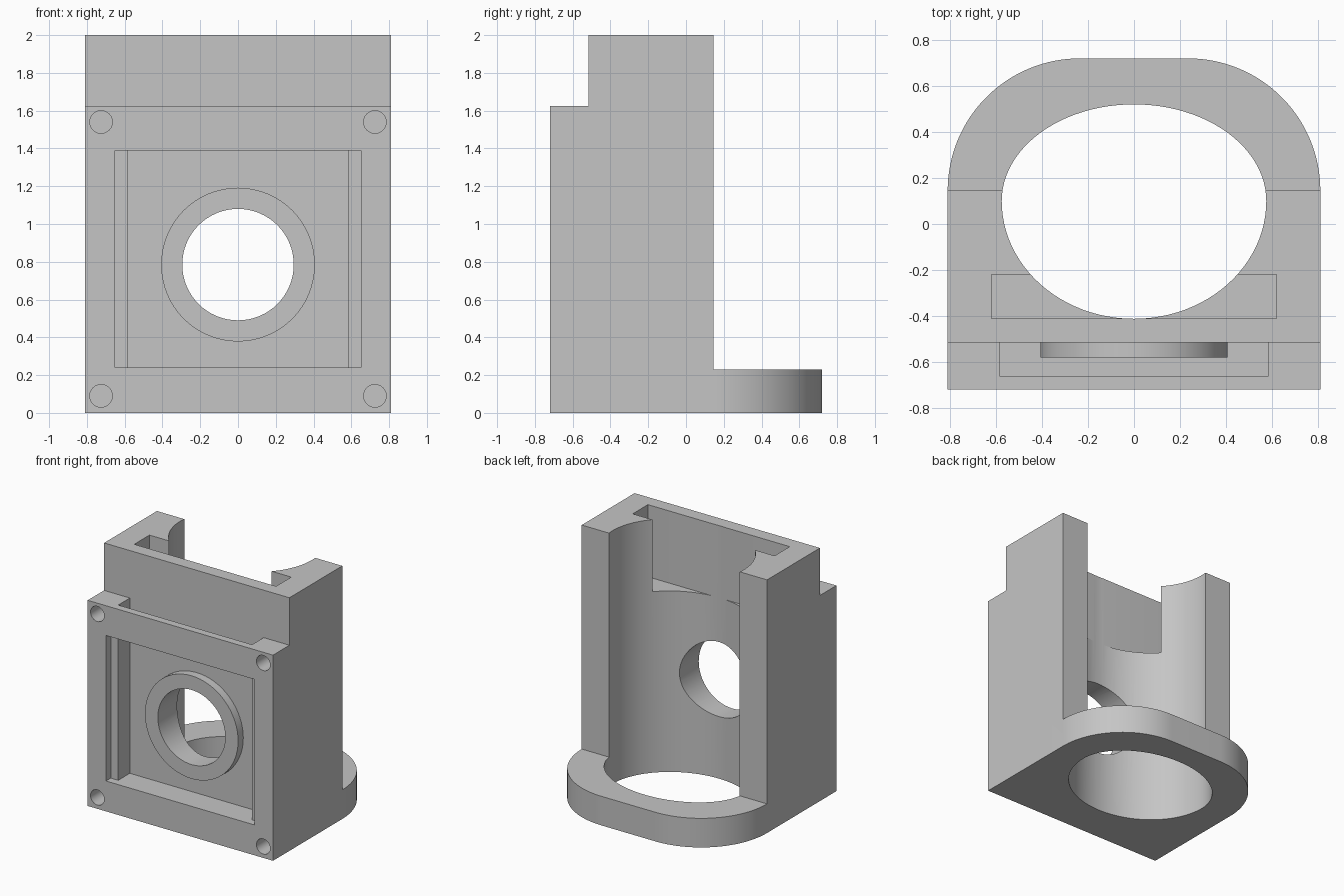
import bpy, bmesh, math
from mathutils import Vector

if "Cube" in bpy.data.objects:
    bpy.data.objects.remove(bpy.data.objects["Cube"], do_unlink=True)

grey = bpy.data.materials.new("plain grey")
grey.use_nodes = True
grey.diffuse_color = (0.56, 0.56, 0.56, 1)
grey.node_tree.nodes["Principled BSDF"].inputs["Base Color"].default_value = grey.diffuse_color


def prism(name, points, direction):
    """Extrude a closed outline of 3D points along a direction."""
    bm = bmesh.new()
    face = bm.faces.new([bm.verts.new(p) for p in points])
    out = bmesh.ops.extrude_face_region(bm, geom=[face])
    verts = [v for v in out["geom"] if isinstance(v, bmesh.types.BMVert)]
    bmesh.ops.translate(bm, verts=verts, vec=Vector(direction))
    bmesh.ops.recalc_face_normals(bm, faces=bm.faces)
    mesh = bpy.data.meshes.new(name)
    bm.to_mesh(mesh)
    bm.free()
    mesh.materials.append(grey)
    obj = bpy.data.objects.new(name, mesh)
    bpy.context.collection.objects.link(obj)
    return obj


def box(name, x0, x1, y0, y1, z0, z1):
    return prism(name, [(x0, y0, z0), (x1, y0, z0), (x1, y1, z0), (x0, y1, z0)], (0, 0, z1 - z0))


def rod(name, x, z, radius, y0, y1, sides=64):
    """Cylinder running front to back."""
    turn = [math.tau * i / sides for i in range(sides)]
    return prism(name, [(x + radius * math.cos(a), y0, z + radius * math.sin(a)) for a in turn],
                 (0, y1 - y0, 0))


def combine(target, tool, operation):
    """Apply a boolean and discard the tool."""
    tool.hide_render = True
    bpy.context.view_layer.objects.active = target
    mod = target.modifiers.new("shape", "BOOLEAN")
    mod.object, mod.operation, mod.solver = tool, operation, "EXACT"
    bpy.ops.object.modifier_apply(modifier=mod.name)
    bpy.data.objects.remove(tool, do_unlink=True)


WIDE, FRONT, BACK, POST_BACK, TOP = 0.81, -0.72, 0.72, 0.145, 2.0
SHELF_Y, SHELF_Z, BASE_Z = -0.515, 1.625, 0.23
RING_Z = 0.785

# Housing: stepped side profile trimmed by a round-backed plan
side = [(FRONT, 0), (BACK + 0.1, 0), (BACK + 0.1, BASE_Z), (POST_BACK, BASE_Z),
        (POST_BACK, TOP), (SHELF_Y, TOP), (SHELF_Y, SHELF_Z), (FRONT, SHELF_Z)]
housing = prism("housing", [(-1, y, z) for y, z in side], (2, 0, 0))

corner = BACK - POST_BACK
steps = 32
arc = [(WIDE - corner + corner * math.cos(a), POST_BACK + corner * math.sin(a))
       for a in (math.pi / 2 * i / steps for i in range(steps + 1))]
plan = [(WIDE, -1)] + arc + [(-x, y) for x, y in reversed(arc)] + [(-WIDE, -1)]
combine(housing, prism("plan_trim", [(x, y, -1) for x, y in plan], (0, 0, 4)), "INTERSECT")

# Oval bore, a little deeper toward the front
bore = []
for i in range(96):
    a = math.tau * i / 96
    depth = 0.42 if math.sin(a) > 0 else 0.512
    bore.append((0.575 * math.cos(a), 0.1 + depth * math.sin(a), -0.5))
combine(housing, prism("bore", bore, (0, 0, 3)), "DIFFERENCE")

# Rear slot, front slide slot and front window
combine(housing, box("rear_slot", -0.62, 0.62, -0.41, -0.22, 1.43, 2.5), "DIFFERENCE")
combine(housing, box("slide_slot", -0.585, 0.585, -0.66, SHELF_Y, 0.24, SHELF_Z + 0.2), "DIFFERENCE")
combine(housing, box("window", -0.65, 0.65, -0.9, -0.66, 0.24, 1.39), "DIFFERENCE")

# Raised ring with a round opening into the bore
combine(housing, rod("ring", 0, RING_Z, 0.407, -0.58, -0.48), "UNION")
combine(housing, rod("opening", 0, RING_Z, 0.295, -0.65, 0.05), "DIFFERENCE")

# Corner screw holes
for x in (-0.725, 0.725):
    for z in (0.09, 1.54):
        combine(housing, rod("screw_hole", x, z, 0.06, -0.9, -0.46, 32), "DIFFERENCE")

# Smooth the curves, keep the edges sharp
bpy.ops.object.select_all(action="DESELECT")
housing.select_set(True)
bpy.context.view_layer.objects.active = housing
bpy.ops.object.shade_smooth_by_angle(angle=math.radians(30))
